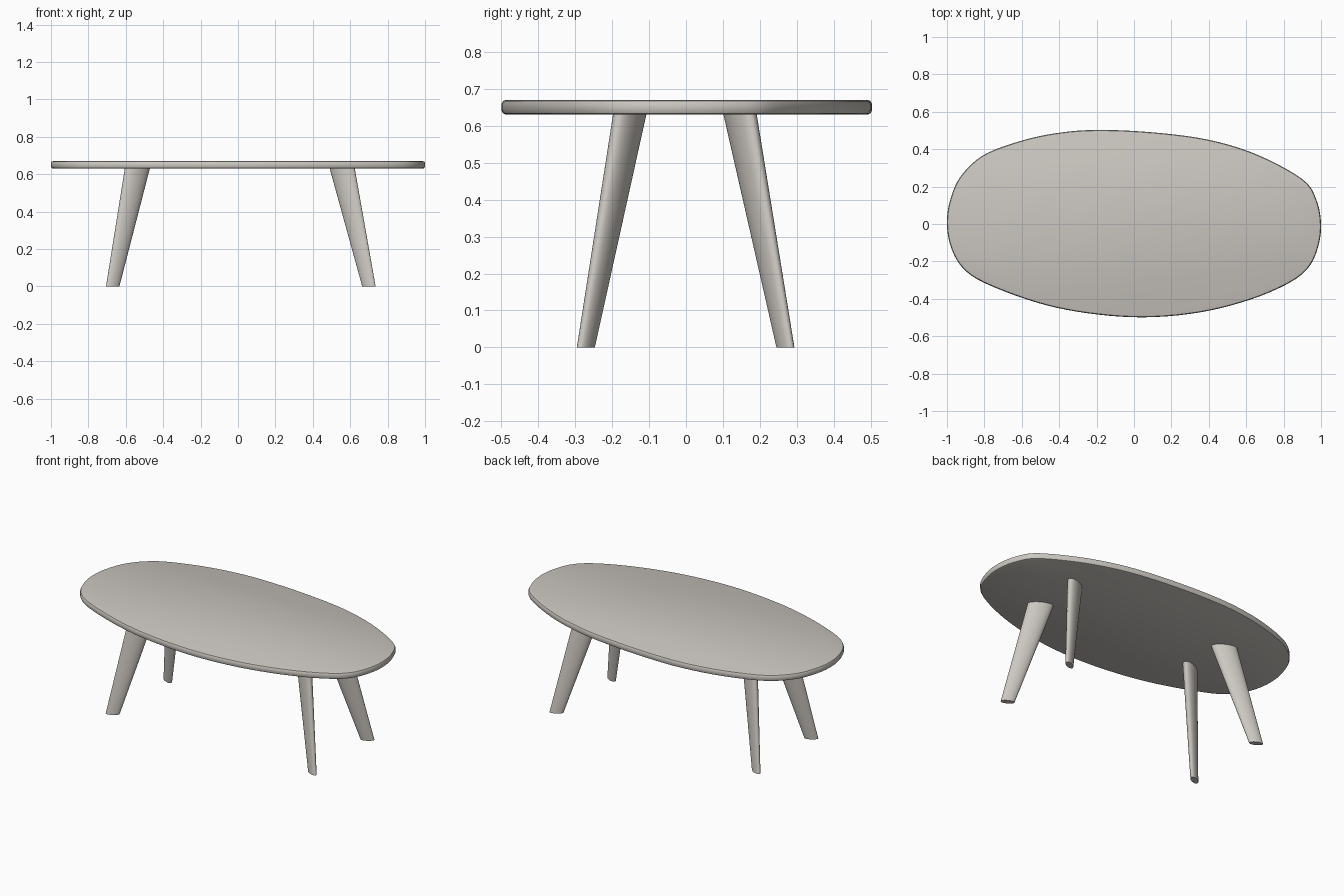
import bpy, bmesh, math
from mathutils import Vector

if "Cube" in bpy.data.objects:
    bpy.data.objects.remove(bpy.data.objects["Cube"])

wood = bpy.data.materials.new("warm grey")
wood.diffuse_color = (0.60, 0.57, 0.53, 1)
wood.use_nodes = True
wood.node_tree.nodes["Principled BSDF"].inputs["Base Color"].default_value = wood.diffuse_color


def make_object(name, bm):
    bmesh.ops.recalc_face_normals(bm, faces=bm.faces)
    mesh = bpy.data.meshes.new(name)
    bm.to_mesh(mesh)
    bm.free()
    mesh.materials.append(wood)
    ob = bpy.data.objects.new(name, mesh)
    bpy.context.collection.objects.link(ob)
    bpy.ops.object.select_all(action='DESELECT')
    ob.select_set(True)
    bpy.context.view_layer.objects.active = ob
    bpy.ops.object.shade_smooth_by_angle(angle=math.radians(40))
    return ob


def loft(name, rings):
    """Closed solid through rings of equal point count."""
    bm = bmesh.new()
    loops = [[bm.verts.new(p) for p in r] for r in rings]
    n = len(loops[0])
    for a, b in zip(loops, loops[1:]):
        for i in range(n):
            j = (i + 1) % n
            bm.faces.new((a[i], a[j], b[j], b[i]))
    bm.faces.new(loops[0])
    bm.faces.new(loops[-1])
    return make_object(name, bm)


def closed_spline(pts, steps):
    out, n = [], len(pts)
    for i in range(n):
        a, b, c, d = (Vector(pts[(i + k) % n]) for k in (-1, 0, 1, 2))
        for s in range(steps):
            t = s / steps
            out.append(0.5 * (2 * b + (c - a) * t + (2 * a - 5 * b + 4 * c - d) * t * t
                              + (3 * b - a - 3 * c + d) * t ** 3))
    return out


# Table top: freeform pebble outline with softened rim
outline = closed_spline([
    (1.0, 0.0), (0.975, 0.13), (0.90, 0.24), (0.66, 0.37), (0.40, 0.45), (0.10, 0.49),
    (-0.20, 0.503), (-0.42, 0.485), (-0.62, 0.44), (-0.81, 0.365), (-0.93, 0.25),
    (-0.985, 0.12), (-1.0, 0.0), (-0.98, -0.12), (-0.92, -0.23), (-0.80, -0.315),
    (-0.52, -0.42), (-0.25, -0.477), (0.05, -0.499), (0.35, -0.473), (0.62, -0.405),
    (0.83, -0.315), (0.935, -0.23), (0.985, -0.12)], 5)
normals = []
for i in range(len(outline)):
    d = (outline[(i + 1) % len(outline)] - outline[i - 1]).normalized()
    normals.append(Vector((d.y, -d.x)))
rim = [(0.012, 0.63), (0.004, 0.633), (0.0, 0.641), (0.0, 0.659), (0.004, 0.667), (0.012, 0.67)]
loft("table_top", [[(*(p - n * inset), z) for p, n in zip(outline, normals)]
                   for inset, z in rim])


# Splayed, tapered legs with an oval section turned toward the corners
def leg(name, foot, top, turn):
    def ring(c, a, b, z):
        pts = []
        for i in range(32):
            t = math.tau * i / 32
            u, v = a * math.cos(t), b * math.sin(t)
            pts.append((c[0] + u * math.cos(turn) - v * math.sin(turn),
                        c[1] + u * math.sin(turn) + v * math.cos(turn), z))
        return pts
    loft(name, [ring(foot, 0.0395, 0.018, 0.0), ring(top, 0.074, 0.033, 0.632)])


for side, sx, foot_x, top_x in (("left", -1, -0.67, -0.538), ("right", 1, 0.70, 0.557)):
    for end, sy, foot_y, top_y in (("front", -1, -0.271, -0.152), ("back", 1, 0.269, 0.146)):
        leg(f"{end}_{side}_leg", (foot_x, foot_y), (top_x, top_y), sx * sy * math.radians(28))
